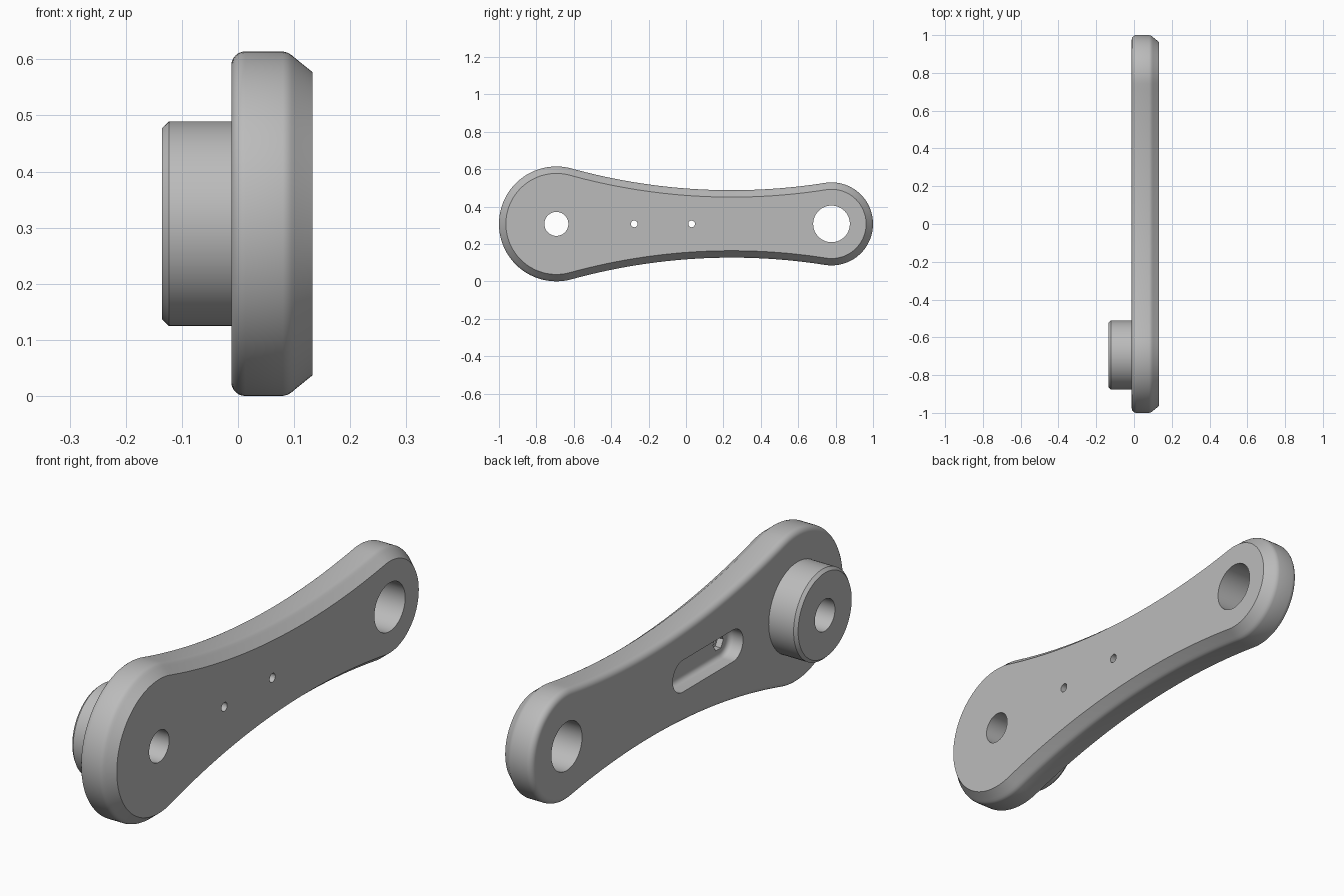
import bpy, bmesh
from math import cos, sin, pi, atan2, hypot, sqrt

cube = bpy.data.objects.get("Cube")
if cube:
    bpy.data.objects.remove(cube, do_unlink=True)

grey = bpy.data.materials.new("plain grey")
grey.use_nodes = True
grey.diffuse_color = (0.5, 0.5, 0.5, 1)
grey.node_tree.nodes["Principled BSDF"].inputs["Base Color"].default_value = (0.5, 0.5, 0.5, 1)

MID = 0.307                 # height of the centre line
BIG_Y, BIG_R = -0.693, 0.307
SMALL_Y, SMALL_R = 0.778, 0.222
WAIST_Y, WAIST_R = 0.244, 3.22
BACK, FRONT = -0.012, 0.133


def arc(y, z, r, a, b, n):
    """Points along an arc in the side plane."""
    return [(y + r * cos(a + (b - a) * i / n), z + r * sin(a + (b - a) * i / n))
            for i in range(n + 1)]


def circle(y, r, n=64):
    return arc(y, MID, r, 0, 2 * pi, n)[:-1]


def slot(y, half, r):
    return (arc(y + half, MID, r, -pi / 2, pi / 2, 20)
            + arc(y - half, MID, r, pi / 2, 3 * pi / 2, 20))


def arm_outline(inset):
    """Two round ends joined by tangent hollow sides, moved in by inset."""
    rise = sqrt((WAIST_R + BIG_R) ** 2 - (WAIST_Y - BIG_Y) ** 2)
    t_big = atan2(rise, WAIST_Y - BIG_Y)
    t_small = atan2(rise, WAIST_Y - SMALL_Y)
    small = arc(SMALL_Y, MID, SMALL_R - inset, -t_small, t_small, 48)
    big = arc(BIG_Y, MID, BIG_R - inset, t_big, 2 * pi - t_big, 64)
    top = arc(WAIST_Y, MID + rise, WAIST_R + inset, t_small - pi, t_big - pi, 48)[1:-1]
    bottom = [(y, 2 * MID - z) for y, z in reversed(top)]
    return small + top + big + bottom


def loft(name, rings):
    """Closed solid through (x, loop) rings."""
    bm = bmesh.new()
    loops = [[bm.verts.new((x, y, z)) for y, z in loop] for x, loop in rings]
    n = len(loops[0])
    for a, b in zip(loops, loops[1:]):
        for i in range(n):
            j = (i + 1) % n
            bm.faces.new((a[i], a[j], b[j], b[i]))
    bm.faces.new(loops[0])
    bm.faces.new(loops[-1])
    bmesh.ops.recalc_face_normals(bm, faces=bm.faces)
    mesh = bpy.data.meshes.new(name)
    bm.to_mesh(mesh)
    bm.free()
    ob = bpy.data.objects.new(name, mesh)
    bpy.context.collection.objects.link(ob)
    mesh.materials.append(grey)
    return ob


def cut(ob, cutter):
    bpy.context.view_layer.objects.active = ob
    mod = ob.modifiers.new("cut", 'BOOLEAN')
    mod.operation, mod.solver, mod.object = 'DIFFERENCE', 'EXACT', cutter
    bpy.ops.object.modifier_apply(modifier=mod.name)


def finish(ob):
    bpy.ops.object.select_all(action='DESELECT')
    ob.select_set(True)
    bpy.context.view_layer.objects.active = ob
    bpy.ops.object.shade_smooth_by_angle(angle=0.6)
    for p in ob.data.polygons:      # keep the broad faces flat
        if abs(p.normal.x) > 0.999:
            p.use_smooth = False


# Arm: rounded back edge, straight side, eased chamfer on the front
fillet = 0.025
section = [(BACK + fillet * (1 - cos(a)), fillet * (1 - sin(a)))
           for a in [i * pi / 16 for i in range(9)]]
section += [(0.08, 0), (0.088, 0.002), (0.095, 0.006), (0.102, 0.012), (FRONT, 0.037)]
arm = loft("arm", [(x, arm_outline(d)) for x, d in section])

# Boss on the back of the large end
boss = loft("boss", [(x, circle(BIG_Y, r)) for x, r in
                     [(-0.135, 0.171), (-0.123, 0.1825), (0, 0.1825)]])

# Through holes at both ends
bore = loft("bore_cutter", [(x, circle(BIG_Y, 0.064)) for x in (-0.3, 0.3)])
eye = loft("eye_cutter", [(x, circle(SMALL_Y, 0.098)) for x in (-0.3, 0.3)])
cutters = [bore, eye]

# Slot in the back with a rounded floor
FLOOR, soft = 0.05, 0.02
floor_rings = [(FLOOR - soft + soft * sin(a), 0.064 - soft * (1 - cos(a)))
               for a in [i * pi / 12 for i in range(7)]]
cutters.append(loft("slot_cutter", [(x, slot(-0.123, 0.16, r))
                                    for x, r in [(-0.1, 0.064)] + floor_rings]))

# Screw holes with six-sided nut pockets in the slot floor
for y in (-0.277, 0.03):
    cutters.append(loft("nut_cutter", [(x, circle(y, 0.033, 6)) for x in (0.03, 0.075)]))
    cutters.append(loft("screw_cutter", [(x, circle(y, 0.018, 32)) for x in (0.03, 0.3)]))

for c in cutters:
    cut(arm, c)
cut(boss, bore)
for c in cutters:
    bpy.data.objects.remove(c, do_unlink=True)
for ob in (arm, boss):
    finish(ob)
